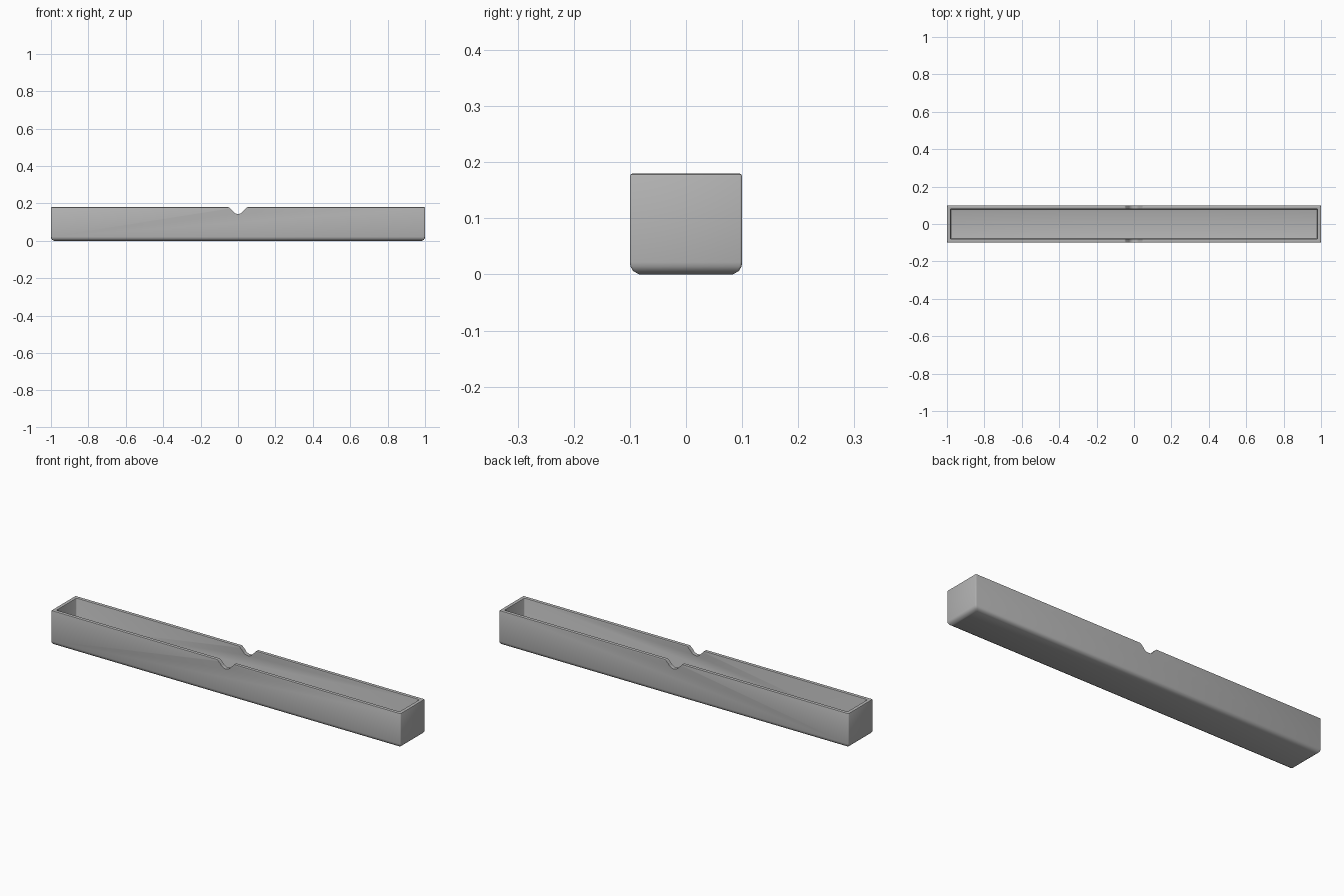
import bpy, bmesh, math

cube = bpy.data.objects.get("Cube")
if cube:
    bpy.data.objects.remove(cube, do_unlink=True)

HALF_X, HALF_Y, HEIGHT, WALL = 1.0, 0.1, 0.18, 0.02

grey = bpy.data.materials.new("plain grey")
grey.use_nodes = True
colour = (0.45, 0.45, 0.45, 1)
grey.diffuse_color = colour
grey.node_tree.nodes["Principled BSDF"].inputs["Base Color"].default_value = colour


def finish(bm, name):
    bmesh.ops.recalc_face_normals(bm, faces=bm.faces)
    mesh = bpy.data.meshes.new(name)
    bm.to_mesh(mesh)
    bm.free()
    mesh.materials.append(grey)
    obj = bpy.data.objects.new(name, mesh)
    bpy.context.collection.objects.link(obj)
    return obj


def rounded_ring(bm, inset, z, radius=0.004, steps=3):
    """Loop of vertices round a rectangle with rounded corners."""
    ring = []
    for i, (sx, sy) in enumerate([(1, 1), (-1, 1), (-1, -1), (1, -1)]):
        for k in range(steps + 1):
            a = math.pi / 2 * (i + k / steps)
            ring.append(bm.verts.new((
                sx * (HALF_X - inset - radius) + radius * math.cos(a),
                sy * (HALF_Y - inset - radius) + radius * math.sin(a), z)))
    return ring


# Tray: wall section as (inset, height), from the underside over the rim to the floor
section = [(0.017, 0), (0.006, 0.006), (0.001, 0.014), (0, 0.022),
           (0, HEIGHT - 0.005), (0.0015, HEIGHT - 0.0015), (0.005, HEIGHT),
           (WALL - 0.005, HEIGHT), (WALL - 0.0015, HEIGHT - 0.0015),
           (WALL, HEIGHT - 0.005), (WALL, 0.026), (WALL + 0.002, 0.022), (WALL + 0.006, 0.02)]
bm = bmesh.new()
rings = [rounded_ring(bm, inset, z) for inset, z in section]
for low, high in zip(rings, rings[1:]):
    for i in range(len(low)):
        j = (i + 1) % len(low)
        bm.faces.new((low[i], low[j], high[j], high[i]))
bm.faces.new(rings[0])
bm.faces.new(rings[-1])
tray = finish(bm, "tray")

# Finger notch: round bottom, sloping sides and flared shoulders
half = [(0.034 * math.sin(a), 0.178 - 0.034 * math.cos(a))
        for a in [math.radians(60 * k / 8) for k in range(9)]]
half += [(0.041, 0.172), (0.045, 0.177), (0.05, 0.1795), (0.056, 0.1803), (0.056, 0.25)]
outline = half + [(-x, z) for x, z in reversed(half[1:])]
bm = bmesh.new()
front = bm.faces.new([bm.verts.new((x, -0.2, z)) for x, z in outline])
extruded = bmesh.ops.extrude_face_region(bm, geom=[front])["geom"]
bmesh.ops.translate(bm, vec=(0, 0.4, 0),
                    verts=[v for v in extruded if isinstance(v, bmesh.types.BMVert)])
cutter = finish(bm, "notch_cutter")
cutter.hide_render = True

bpy.ops.object.select_all(action='DESELECT')
bpy.context.view_layer.objects.active = tray
tray.select_set(True)
cut = tray.modifiers.new("finger notch", 'BOOLEAN')
cut.operation = 'DIFFERENCE'
cut.solver = 'EXACT'
cut.object = cutter
bpy.ops.object.modifier_apply(modifier=cut.name)
bpy.data.objects.remove(cutter, do_unlink=True)
bpy.ops.object.shade_smooth_by_angle(angle=math.radians(35))
